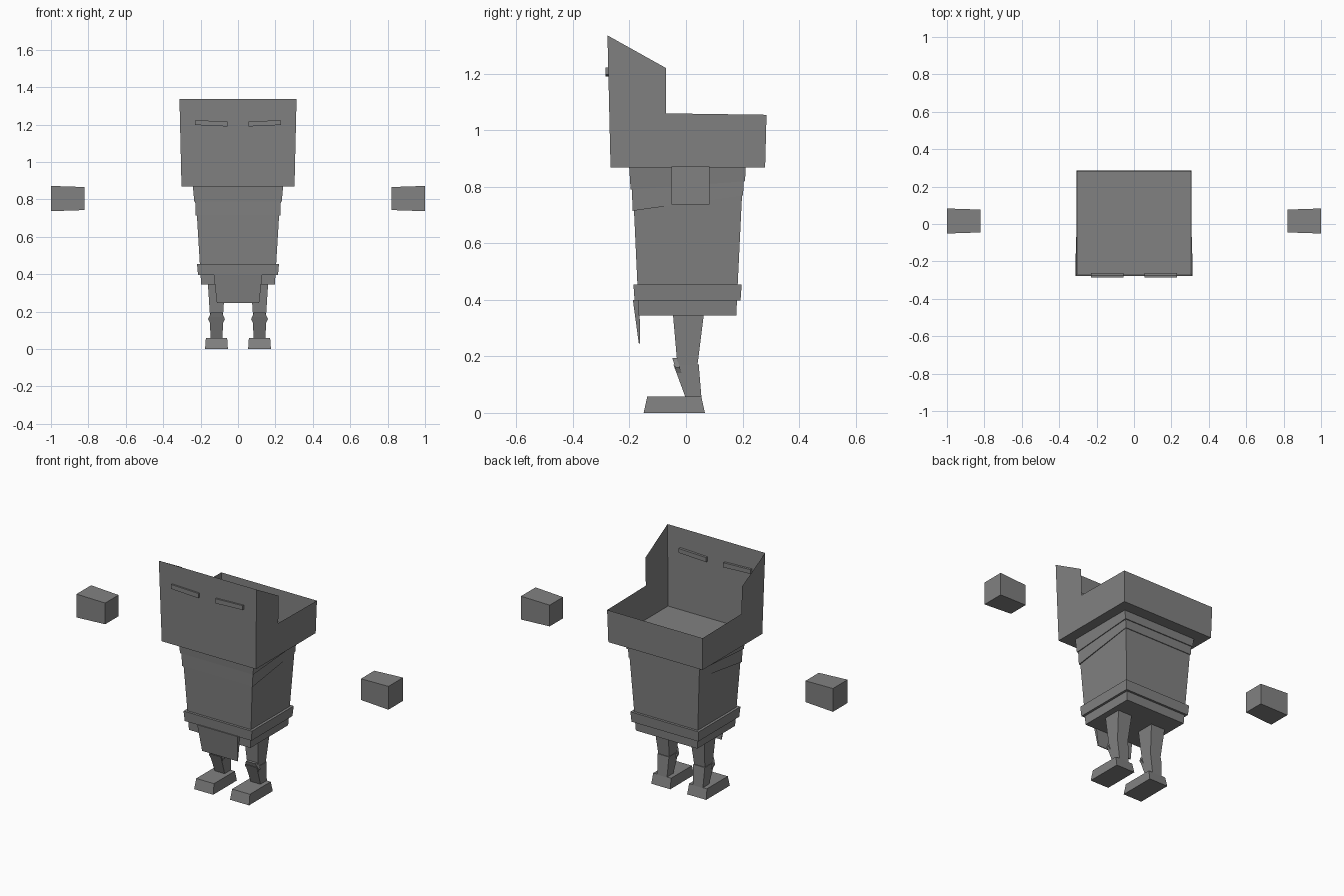
import bpy

if "Cube" in bpy.data.objects:
    bpy.data.objects.remove(bpy.data.objects["Cube"])

grey = bpy.data.materials.new("plain grey")
grey.diffuse_color = (0.22, 0.22, 0.22, 1)
grey.use_nodes = True
grey.node_tree.nodes["Principled BSDF"].inputs["Base Color"].default_value = grey.diffuse_color


def make(name, verts, faces):
    mesh = bpy.data.meshes.new(name)
    mesh.from_pydata(verts, [], faces)
    mesh.materials.append(grey)
    obj = bpy.data.objects.new(name, mesh)
    bpy.context.collection.objects.link(obj)
    return obj


def loft(name, rings, cap_start=True, cap_end=True):
    """Bridge equal-sized rings, listed counter-clockwise about the path."""
    n = len(rings[0])
    verts = [p for ring in rings for p in ring]
    faces = [(r * n + i, r * n + (i + 1) % n, (r + 1) * n + (i + 1) % n, (r + 1) * n + i)
             for r in range(len(rings) - 1) for i in range(n)]
    if cap_start:
        faces.append(tuple(reversed(range(n))))
    if cap_end:
        faces.append(tuple(range(len(verts) - n, len(verts))))
    return make(name, verts, faces)


def rect(cx, hx, y0, y1, z_front, z_back=None):
    zb = z_front if z_back is None else z_back
    return [(cx - hx, y0, z_front), (cx + hx, y0, z_front), (cx + hx, y1, zb), (cx - hx, y1, zb)]


# Hollow head: thin walls rising high at the front, with a floor
side = [(-0.267, 0.868), (0.28, 0.868), (0.285, 1.055), (-0.07, 1.06), (-0.07, 1.22), (-0.278, 1.336)]


def half_width(z):
    return 0.302 + 0.011 * (z - 0.868) / 0.468


left = [(-half_width(z), y, z) for y, z in side]
right = [(half_width(z), y, z) for y, z in side]
make("head", left + right, [
    (5, 4, 3, 2, 1, 0), (6, 7, 8, 9, 10, 11),   # side walls
    (0, 6, 11, 5), (1, 2, 8, 7), (0, 1, 7, 6),  # front, back, floor
])

# Torso with two sloping collar bands and a belt
loft("torso", [rect(0, 0.197, -0.168, 0.178, 0.345), rect(0, 0.204, -0.172, 0.183, 0.455),
               rect(0, 0.229, -0.191, 0.203, 0.868)])
loft("lower_collar", [rect(0, 0.226, -0.189, 0.202, 0.715, 0.77), rect(0, 0.232, -0.194, 0.206, 0.868)])
loft("upper_collar", [rect(0, 0.234, -0.196, 0.209, 0.79, 0.82), rect(0, 0.241, -0.201, 0.211, 0.868)])
loft("belt", [rect(0, 0.214, -0.182, 0.193, 0.397), rect(0, 0.219, -0.186, 0.197, 0.455)])

# Hanging front flap
loft("front_flap", [rect(0, 0.113, -0.167, -0.162, 0.245), rect(0, 0.13, -0.188, -0.165, 0.40)])

for s, word in ((-1, "left"), (1, "right")):
    # Slit eye passing through the front wall, outer end slightly higher
    eye = []
    for y in (-0.285, -0.262):
        a, b = (s * 0.23, s * 0.055)
        ring = [(a, y, 1.198), (b, y, 1.19), (b, y, 1.217), (a, y, 1.223)]
        eye.append(ring if s < 0 else ring[::-1])
    loft(word + "_eye", eye[::-1])

    # Floating hand, wider at the outer end
    hand = []
    for x, g in ((0.82, 0.0), (1.0, 0.006)):
        ring = [(s * x, -0.045 - g, 0.743 - g), (s * x, 0.077 + g, 0.743 - g),
                (s * x, 0.077 + g, 0.866 + g), (s * x, -0.045 - g, 0.866 + g)]
        hand.append(ring if s > 0 else ring[::-1])
    loft(word + "_hand", hand)

    # Leg and foot
    c = s * 0.115
    loft(word + "_thigh", [rect(c, 0.034, -0.03, 0.04, 0.165), rect(c, 0.046, -0.046, 0.063, 0.347)])
    loft(word + "_shin", [rect(c, 0.031, 0.0, 0.055, 0.05), rect(c, 0.037, -0.045, 0.045, 0.172)])
    loft(word + "_foot", [rect(c, 0.061, -0.15, 0.067, 0.0), rect(c, 0.057, -0.137, 0.054, 0.058)])

    # Tilted hexagonal knee pad
    pad = []
    for d in (0.016, 0.0):
        pad.append([(c + x, -0.028 - (z - 0.13) * 0.32 + d, z) for x, z in (
            (-0.03, 0.13), (0.03, 0.13), (0.045, 0.16), (0.03, 0.194), (-0.03, 0.194), (-0.045, 0.16))])
    loft(word + "_knee_pad", pad)
